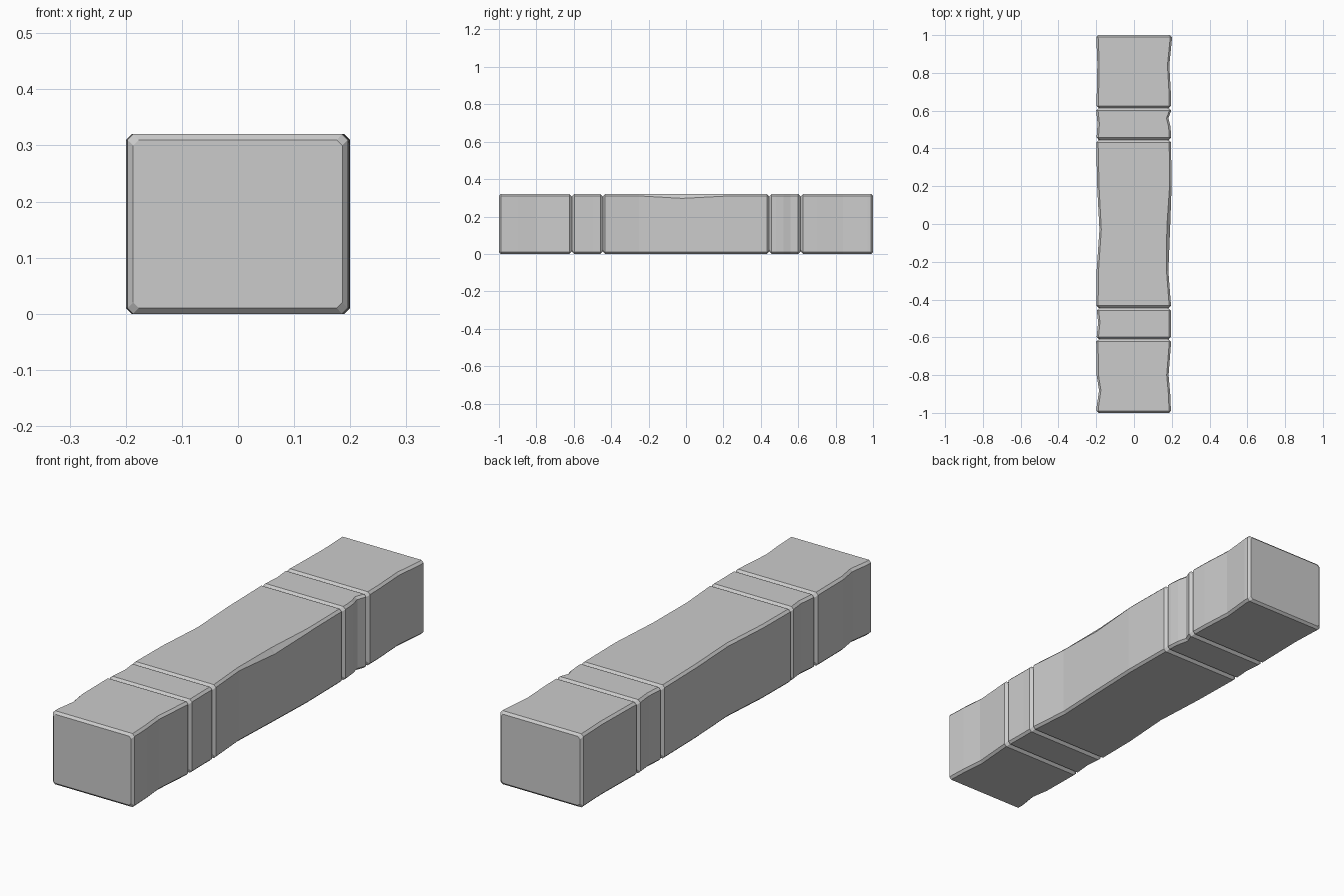
import bpy, bmesh

if "Cube" in bpy.data.objects:
    bpy.data.objects.remove(bpy.data.objects["Cube"])

H, C = 0.32, 0.01          # height and edge chamfer
INSET = 0.013              # groove depth and half width
ENDS = [-1.0, 1.0]
GROOVES = [-0.61, -0.445, 0.445, 0.613]

# Worn side outlines as (y, half width) points
LEFT = [(-1, .197), (-.97, .198), (-.88, .185), (-.8, .198), (-.62, .2), (-.6, .198),
        (-.52, .19), (-.43, .2), (-.25, .198), (-.03, .183), (.2, .195), (.43, .2),
        (.46, .198), (.53, .193), (.6, .2), (.65, .198), (.85, .194), (1, .2)]
RIGHT = [(-1, .196), (-.9, .192), (-.8, .183), (-.62, .197), (-.5, .195), (-.43, .196),
         (-.25, .182), (-.03, .191), (.2, .199), (.43, .196), (.48, .196), (.52, .192),
         (.56, .182), (.6, .197), (.7, .195), (.84, .187), (.97, .2), (1, .2)]
# Extra depth of the chipped upper right edge
CHIP = [(-1, 0), (-.25, 0), (-.02, .013), (.23, 0), (1, 0)]


def sample(curve, y):
    for (a, u), (b, v) in zip(curve, curve[1:]):
        if a <= y <= b:
            return u + (v - u) * (y - a) / (b - a)
    return curve[-1][1]


def section(y, inset):
    l, r = sample(LEFT, y) - inset, sample(RIGHT, y) - inset
    e, lo, hi = sample(CHIP, y), inset, H - inset
    pts = [(-l + C, lo), (r - C, lo), (r, lo + C), (r, hi - C - e),
           (r - C - e * .6, hi), (-l + C, hi), (-l, hi - C), (-l, lo + C)]
    return [(x, y, z) for x, z in pts]


# Stations along the beam: outline points, groove walls and bevelled ends
stations = {}
for y in [p[0] for p in LEFT + RIGHT + CHIP]:
    if all(abs(y - g) > INSET + .005 for g in GROOVES) and abs(y) < .985:
        stations[round(y, 3)] = 0
for g in GROOVES:
    stations.update({round(g - INSET, 3): 0, g: INSET, round(g + INSET, 3): 0})
for y in ENDS:
    stations[y] = C
    stations[y * .99] = 0

# Loft the single stone beam
bm = bmesh.new()
rings = [[bm.verts.new(p) for p in section(y, i)] for y, i in sorted(stations.items())]
for a, b in zip(rings, rings[1:]):
    for k in range(8):
        n = (k + 1) % 8
        bm.faces.new((a[k], a[n], b[n], b[k]))
bm.faces.new(rings[0])
bm.faces.new(rings[-1])
bmesh.ops.recalc_face_normals(bm, faces=bm.faces[:])
mesh = bpy.data.meshes.new("stone_beam")
bm.to_mesh(mesh)
bm.free()
bpy.context.collection.objects.link(bpy.data.objects.new("stone_beam", mesh))
